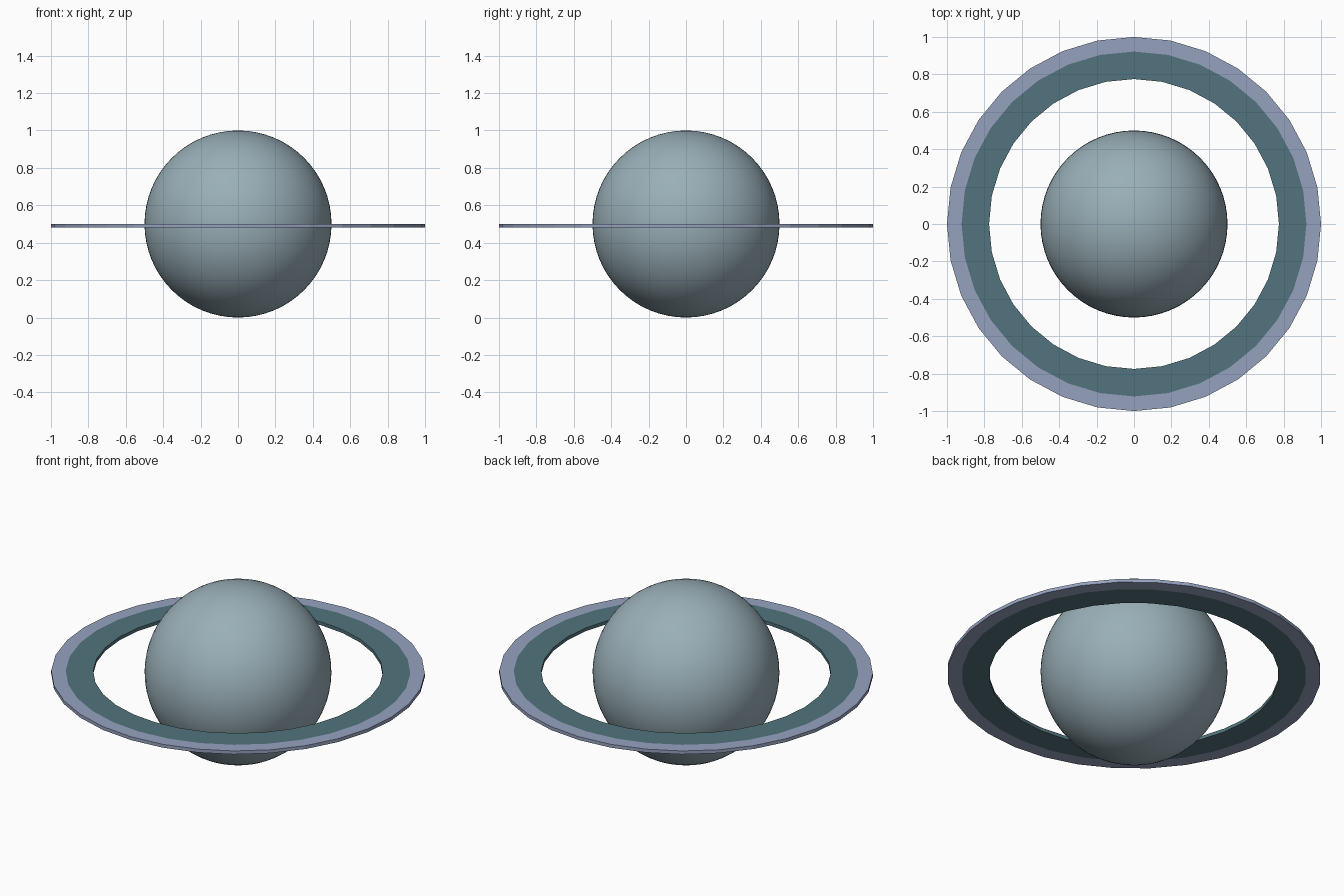
import bpy, bmesh, math

if "Cube" in bpy.data.objects:
    bpy.data.objects.remove(bpy.data.objects["Cube"])


def material(name, rgb):
    m = bpy.data.materials.new(name)
    m.diffuse_color = (*rgb, 1)
    m.use_nodes = True
    m.node_tree.nodes["Principled BSDF"].inputs["Base Color"].default_value = m.diffuse_color
    return m


def add_object(name, bm, mats):
    bmesh.ops.recalc_face_normals(bm, faces=bm.faces)
    mesh = bpy.data.meshes.new(name)
    bm.to_mesh(mesh)
    bm.free()
    for m in mats:
        mesh.materials.append(m)
    ob = bpy.data.objects.new(name, mesh)
    bpy.context.collection.objects.link(ob)
    return ob


grey_blue = material("grey_blue", (0.32, 0.43, 0.48))
teal = material("dark_teal", (0.085, 0.175, 0.205))
lavender = material("lavender_grey", (0.30, 0.36, 0.52))

# Planet: smooth ball
bm = bmesh.new()
bmesh.ops.create_uvsphere(bm, u_segments=64, v_segments=32, radius=0.5)
bmesh.ops.translate(bm, verts=bm.verts, vec=(0, 0, 0.5))
planet = add_object("planet", bm, [grey_blue])
for p in planet.data.polygons:
    p.use_smooth = True

# Flat ring: 32-sided rectangular profile, inner band teal, outer band lavender
SIDES, TOP, BOTTOM, SPLIT = 32, 0.5, 0.48, 0.922
profile = [(0.775, TOP), (SPLIT, TOP), (1.0, TOP),
           (1.0, BOTTOM), (SPLIT, BOTTOM), (0.775, BOTTOM)]
bm = bmesh.new()
loops = []
for i in range(SIDES):
    a = 2 * math.pi * i / SIDES
    loops.append([bm.verts.new((r * math.cos(a), r * math.sin(a), z)) for r, z in profile])
n = len(profile)
for i in range(SIDES):
    a, b = loops[i], loops[(i + 1) % SIDES]
    for j in range(n):
        k = (j + 1) % n
        face = bm.faces.new((a[j], a[k], b[k], b[j]))
        face.material_index = 1 if max(profile[j][0], profile[k][0]) > SPLIT else 0
add_object("ring", bm, [teal, lavender])
